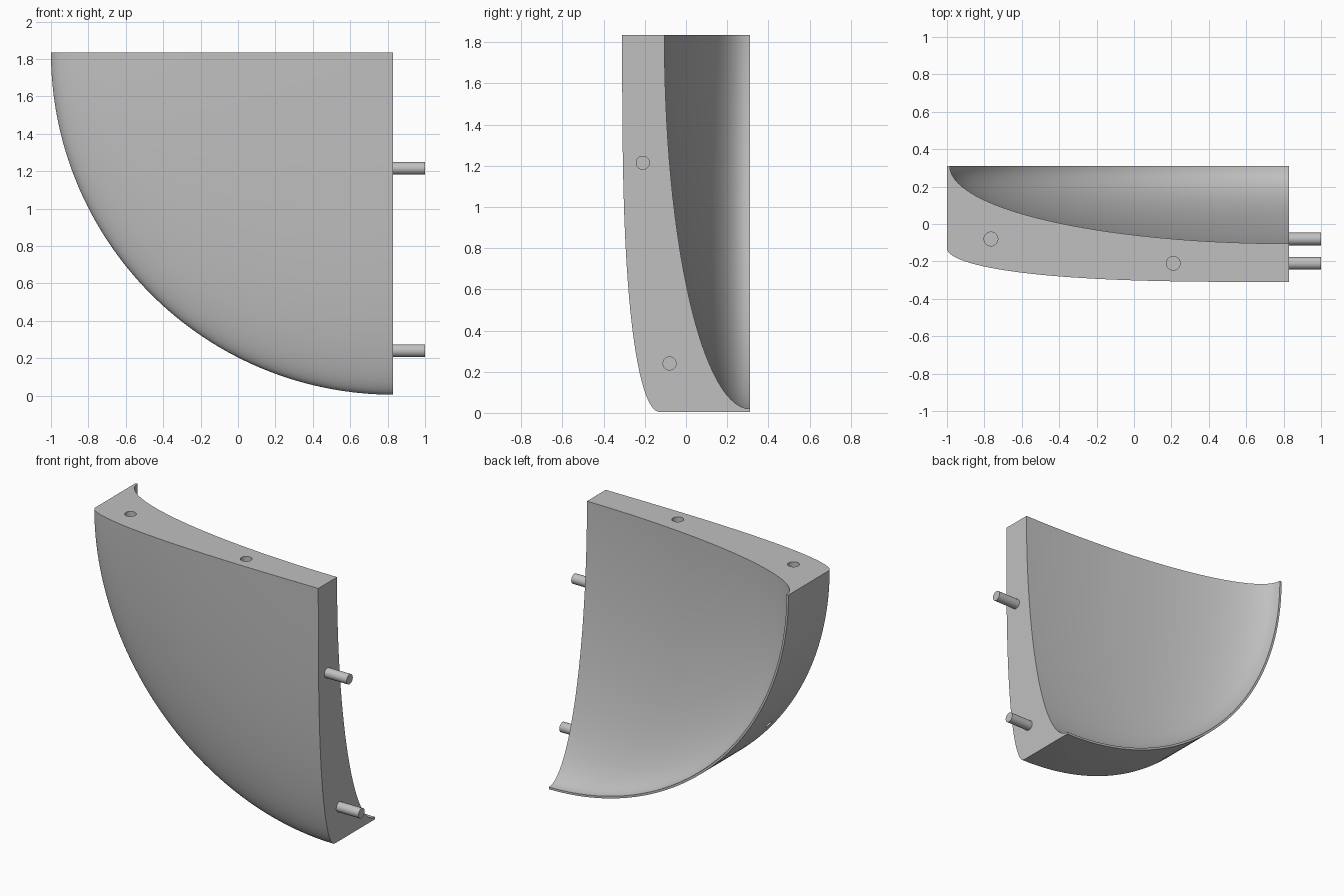
import bpy, bmesh, math
from mathutils import Vector

if "Cube" in bpy.data.objects:
    bpy.data.objects.remove(bpy.data.objects["Cube"])

CX, CZ = 0.83, 1.835          # dome axis, running along y
R, R_IN = 1.83, 1.815         # outer radius and hollow radius
FRONT, SHOULDER, BACK, HOLLOW = -0.31, -0.13, 0.31, -0.105
PIN_R, PIN_LEN = 0.034, 0.17
STEPS, CURVE = 64, 28

grey = bpy.data.materials.new("light grey")
grey.use_nodes = True
colour = (0.53, 0.53, 0.53, 1)
grey.diffuse_color = colour
grey.node_tree.nodes["Principled BSDF"].inputs["Base Color"].default_value = colour


def smooth(obj):
    bpy.ops.object.select_all(action="DESELECT")
    obj.select_set(True)
    bpy.context.view_layer.objects.active = obj
    bpy.ops.object.shade_smooth_by_angle(angle=math.radians(30))


def rod(name, start, end, radius):
    start, end = Vector(start), Vector(end)
    axis = end - start
    bpy.ops.mesh.primitive_cylinder_add(
        vertices=32, radius=radius, depth=axis.length, location=(start + end) / 2,
        rotation=axis.to_track_quat("Z", "Y").to_euler())
    obj = bpy.context.object
    obj.name = name
    obj.data.materials.append(grey)
    return obj


# Cross-section as (radius, y): bulging front, straight rim, elliptical hollow
angles = [math.pi / 2 * i / CURVE for i in range(CURVE + 1)]
profile = [(R * math.sin(a) ** (2 / 3), SHOULDER + (FRONT - SHOULDER) * math.cos(a))
           for a in angles]
profile.append((R, BACK))
profile += [(R_IN * math.sin(a), BACK + (HOLLOW - BACK) * math.cos(a))
            for a in reversed(angles)]

# Quarter dome shell: sweep the section through a right angle and cap both ends
bm = bmesh.new()
rings = []
for s in range(STEPS + 1):
    t = math.pi / 2 * s / STEPS
    rings.append([bm.verts.new((CX - r * math.cos(t), y, CZ - r * math.sin(t)))
                  for r, y in profile])
for a, b in zip(rings, rings[1:]):
    for i in range(len(profile) - 1):
        bm.faces.new((a[i], a[i + 1], b[i + 1], b[i]))
bm.faces.new(rings[0])
bm.faces.new(rings[-1])
bmesh.ops.remove_doubles(bm, verts=bm.verts, dist=0.0001)
bmesh.ops.recalc_face_normals(bm, faces=bm.faces)
mesh = bpy.data.meshes.new("quarter_dome")
bm.to_mesh(mesh)
bm.free()
mesh.materials.append(grey)
dome = bpy.data.objects.new("quarter_dome", mesh)
bpy.context.collection.objects.link(dome)

# Pins on the side face, matching sockets in the top face
cutters = []
for name, dist, y in (("inner", 0.62, -0.21), ("outer", 1.595, -0.08)):
    pin = rod(name + "_pin", (CX - 0.02, y, CZ - dist), (CX + PIN_LEN, y, CZ - dist), PIN_R)
    smooth(pin)
    x = CX - dist
    cutters.append(rod(name + "_socket_cutter", (x, y, CZ + 0.05),
                       (x, y, CZ - PIN_LEN - 0.01), PIN_R + 0.003))

# Small radial holes in the curved rim
for name, deg in (("upper", 38), ("lower", 52)):
    d = Vector((-math.cos(math.radians(deg)), 0, -math.sin(math.radians(deg))))
    c = Vector((CX, -0.03, CZ))
    cutters.append(rod(name + "_rim_hole_cutter", c + d * (R + 0.05), c + d * (R - 0.15), 0.028))

bpy.context.view_layer.objects.active = dome
for cutter in cutters:
    mod = dome.modifiers.new("hole", "BOOLEAN")
    mod.operation = "DIFFERENCE"
    mod.solver = "EXACT"
    mod.object = cutter
    bpy.ops.object.modifier_apply(modifier=mod.name)
for cutter in cutters:
    bpy.data.objects.remove(cutter)
smooth(dome)
